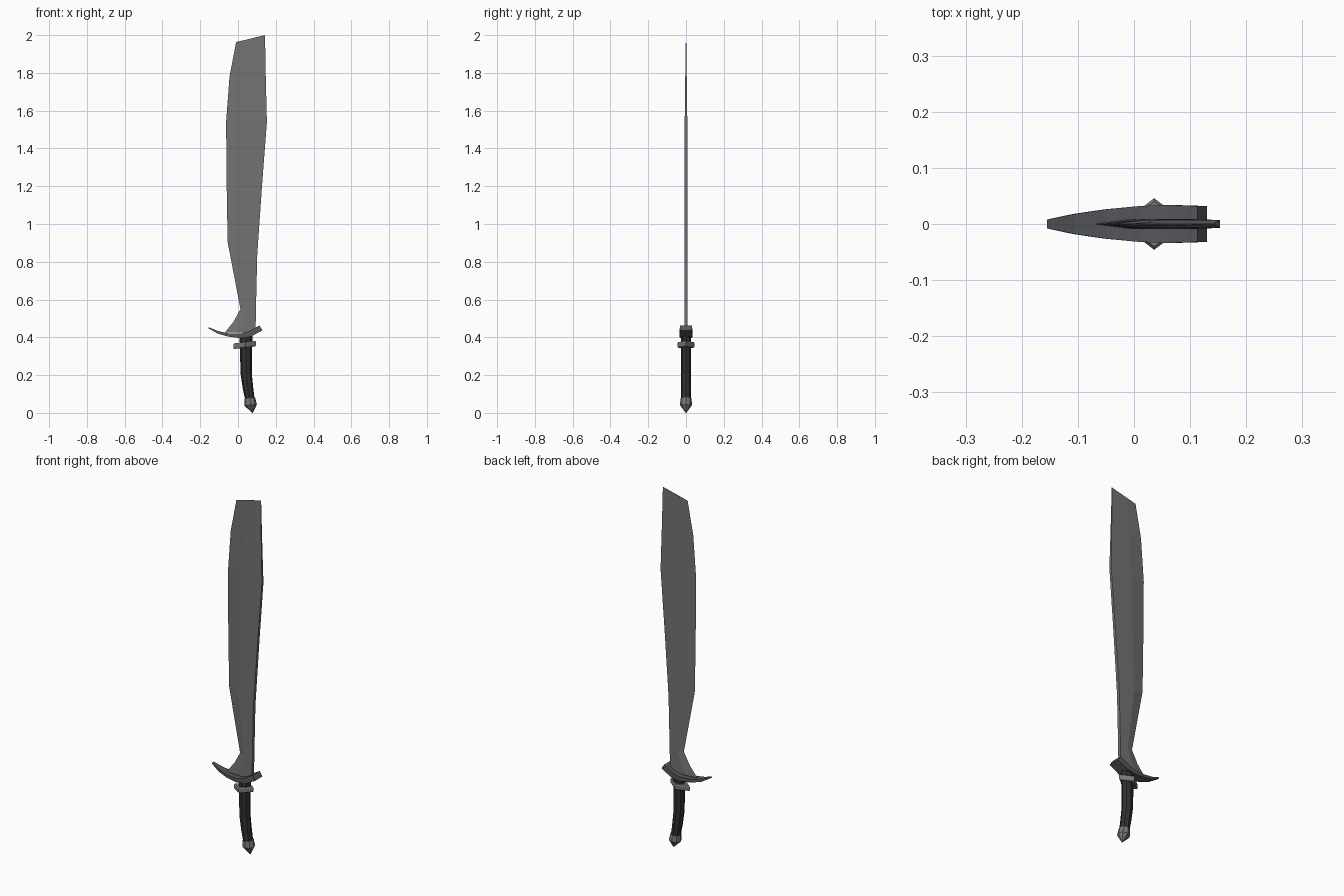
import bpy, bmesh, math

if "Cube" in bpy.data.objects:
    bpy.data.objects.remove(bpy.data.objects["Cube"])


def material(name, rgb):
    m = bpy.data.materials.new(name)
    m.diffuse_color = (*rgb, 1.0)
    m.use_nodes = True
    m.node_tree.nodes["Principled BSDF"].inputs["Base Color"].default_value = m.diffuse_color
    return m


steel = material("blade steel", (0.17, 0.17, 0.17))
dark_metal = material("dark guard metal", (0.09, 0.095, 0.105))
pale_metal = material("fitting metal", (0.19, 0.19, 0.19))
leather = material("black grip", (0.03, 0.03, 0.03))


def loft(name, rings, mat):
    """Skin a closed solid over rings that have equal point counts."""
    bm = bmesh.new()
    loops = [[bm.verts.new(p) for p in ring] for ring in rings]
    n = len(loops[0])
    for a, b in zip(loops, loops[1:]):
        for i in range(n):
            j = (i + 1) % n
            bm.faces.new((a[i], a[j], b[j], b[i]))
    bm.faces.new(loops[0][::-1])
    bm.faces.new(loops[-1])
    bmesh.ops.recalc_face_normals(bm, faces=bm.faces)
    mesh = bpy.data.meshes.new(name)
    bm.to_mesh(mesh)
    bm.free()
    mesh.materials.append(mat)
    ob = bpy.data.objects.new(name, mesh)
    bpy.context.collection.objects.link(ob)
    return ob


def polygon_ring(cx, z, rx, ry, sides, tilt=0.0):
    """Horizontal elliptical ring, tilted by a slope along x."""
    pts = []
    for k in range(sides):
        a = 2 * math.pi * k / sides
        dx = rx * math.cos(a)
        pts.append((cx + dx, ry * math.sin(a), z + tilt * dx))
    return pts


# Blade: sharp edge on the left, thick spine on the right
# (edge x, edge z, spine x, spine z, half thickness)
sections = [
    (-0.070, 0.425, 0.093, 0.425, 0.009),
    (-0.022, 0.485, 0.094, 0.485, 0.009),
    (0.013, 0.55, 0.095, 0.55, 0.009),
    (-0.055, 0.905, 0.102, 0.84, 0.009),
    (-0.060, 1.20, 0.127, 1.20, 0.008),
    (-0.063, 1.54, 0.153, 1.54, 0.007),
    (-0.045, 1.78, 0.147, 1.78, 0.004),
    (-0.010, 1.963, 0.143, 2.0, 0.0007),
]
rings = []
for ex, ez, sx, sz, t in sections:
    mx, mz = ex + 0.4 * (sx - ex), ez + 0.4 * (sz - ez)
    rings.append([(ex, 0, ez), (mx, -t, mz), (sx, -t, sz), (sx, t, sz), (mx, t, mz)])
loft("blade", rings, steel)

# Guard: upswept crescent tapering to the left
# (upper x, upper z, lower x, lower z, half width)
guard = [
    (-0.155, 0.453, -0.155, 0.447, 0.008),
    (-0.105, 0.433, -0.108, 0.420, 0.018),
    (-0.050, 0.421, -0.053, 0.404, 0.026),
    (0.010, 0.419, 0.010, 0.396, 0.032),
    (0.060, 0.433, 0.068, 0.404, 0.034),
    (0.113, 0.463, 0.130, 0.437, 0.032),
]
loft("guard", [[(ux, -w, uz), (ux, w, uz), (lx, w, lz), (lx, -w, lz)]
               for ux, uz, lx, lz, w in guard], dark_metal)

# Grip: gently bent eight-sided handle
loft("grip", [polygon_ring(cx, z, r, 0.027, 8) for cx, z, r in
              [(0.063, 0.070, 0.025), (0.053, 0.13, 0.028), (0.043, 0.21, 0.030),
               (0.042, 0.32, 0.031), (0.043, 0.415, 0.035)]], leather)

# Collar: diamond-shaped band around the grip
loft("collar", [polygon_ring(0.036, z, rx, ry, 4, 0.12) for z, rx, ry in
                [(0.345, 0.055, 0.040), (0.351, 0.060, 0.046),
                 (0.369, 0.060, 0.046), (0.375, 0.055, 0.040)]], pale_metal)

# Pommel: faceted cap ending in a point
loft("pommel", [polygon_ring(cx, z, rx, ry, 8, 0.1) for cx, z, rx, ry in
                [(0.077, 0.000, 0.002, 0.002), (0.067, 0.042, 0.033, 0.032),
                 (0.063, 0.078, 0.028, 0.029)]], pale_metal)
